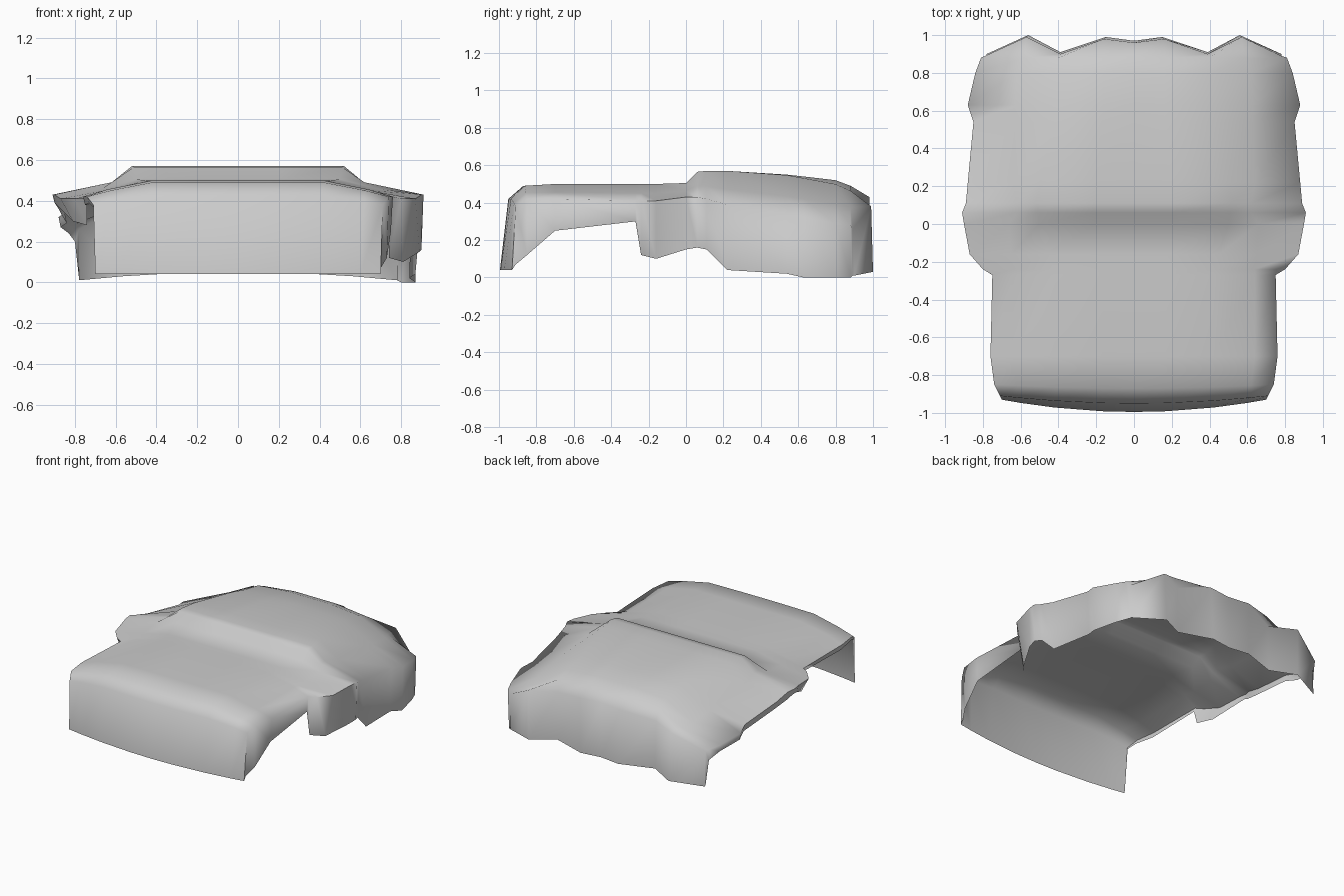
import bpy
import bmesh
from math import radians

# Remove the default object
default = bpy.data.objects.get("Cube")
if default:
    bpy.data.objects.remove(default, do_unlink=True)

# One plain cloth colour
cloth = bpy.data.materials.new("grey_cloth")
cloth.use_nodes = True
colour = (0.6, 0.6, 0.6, 1)
cloth.diffuse_color = colour
cloth.node_tree.nodes["Principled BSDF"].inputs["Base Color"].default_value = colour

# Cross-sections from foot to head of the bed:
# y, top z, flat half width, shoulder x, side x, side z, hem z (+x), hem z (-x)
SECTIONS = [
    (-.91, .42, .42, .62, .71, .38, .07, .36),
    (-.85, .49, .42, .62, .74, .42, .12, .39),
    (-.70, .50, .42, .64, .76, .42, .25, .38),
    (-.27, .50, .42, .64, .75, .41, .30, .38),
    (-.24, .50, .43, .64, .80, .41, .12, .28),
    (-.16, .50, .45, .65, .87, .41, .10, .30),
    (0, .505, .50, .66, .90, .43, .15, .38),
    (.06, .565, .51, .62, .91, .43, .16, .39),
    (.11, .57, .52, .62, .89, .42, .15, .36),
    (.22, .57, .50, .64, .88, .39, .04, .34),
    (.54, .55, .42, .63, .85, .34, .02, .29),
    (.63, .54, .40, .63, .88, .32, 0, .27),
    (.80, .52, .40, .62, .84, .29, 0, .24),
    (.88, .49, .40, .58, .81, .28, 0, .20),
]
FOLDS = (0, .02, -.06, .03, -.07)    # scallops across the head end


def half_section(row):
    """Points from the middle of the bed out to its side edge."""
    y, top, flat, shoulder, side, side_z = row[:6]
    dip = max(0, y - .5) * .07
    shoulder_z = top + (side_z - top) * .55
    return [(0, y, top), (flat * .4, y, top), (flat, y, top - dip),
            (shoulder, y, shoulder_z), (side, y, side_z)]


def bow(points, depth):
    """Push the middle of a row towards the foot."""
    edge = points[-1][0]
    return [(x, y - depth * (1 - (x / edge) ** 2), z) for x, y, z in points]


def scallop(points, y):
    """Gather a row into the folds at the head."""
    return [(x, y + fold, z) for (x, _, z), fold in zip(points, FOLDS)]


def full_row(half, hem_left, hem_right):
    """Mirror a half section and add a hem point on each side."""
    mirrored = [(-x, y, z) for x, y, z in half[:0:-1]]
    return [hem_right] + mirrored + half + [hem_left]


def hem(side, y, z):
    """Place a hem point, tucked in where the flap hangs by the middle."""
    tuck = .06 if -.25 < y < 0 else .01
    return (side - tuck, y, z)


rows = []

# Foot panel hem
foot = bow([(x, -.93, .04) for x in (0, .17, .42, .6, .7)], .065)
rows.append(full_row(foot, foot[-1], (-.7, -.93, .04)))

# Top of the cover with its side drops
for index, section in enumerate(SECTIONS):
    y, side = section[0], section[4]
    half = half_section(section)
    if index < 2:
        half = bow(half, .04 - .02 * index)
    left = hem(side, y, section[6])
    x, _, z = hem(side, y, section[7])
    rows.append(full_row(half, left, (-x, y, z)))

# Head panel: rounded upper edge, then the hem
upper = scallop([(0, 0, .43), (.16, 0, .43), (.39, 0, .38),
                 (.57, 0, .38), (.78, 0, .26)], .96)
x, y, z = upper[-1]
rows.append(full_row(upper, (x, y, .01), (-x, y, .02)))
lower = scallop([(0, 0, .04), (.15, 0, .04), (.39, 0, .04),
                 (.56, 0, .03), (.78, 0, .01)], .97)
x, y, z = lower[-1]
rows.append(full_row(lower, lower[-1], (-x, y, z)))

# Skin the rows into one open sheet
bm = bmesh.new()
grid = [[bm.verts.new(p) for p in row] for row in rows]
for a, b in zip(grid, grid[1:]):
    for i in range(len(a) - 1):
        bm.faces.new((a[i], a[i + 1], b[i + 1], b[i]))
bmesh.ops.remove_doubles(bm, verts=bm.verts, dist=.002)
bmesh.ops.recalc_face_normals(bm, faces=bm.faces)
if sum(f.normal.z for f in bm.faces) < 0:
    bmesh.ops.reverse_faces(bm, faces=bm.faces)

mesh = bpy.data.meshes.new("bedspread")
bm.to_mesh(mesh)
bm.free()
mesh.materials.append(cloth)
bedspread = bpy.data.objects.new("bedspread", mesh)
bpy.context.collection.objects.link(bedspread)

# Smooth cloth shading
bpy.ops.object.select_all(action="DESELECT")
bedspread.select_set(True)
bpy.context.view_layer.objects.active = bedspread
bpy.ops.object.shade_smooth_by_angle(angle=radians(80))
